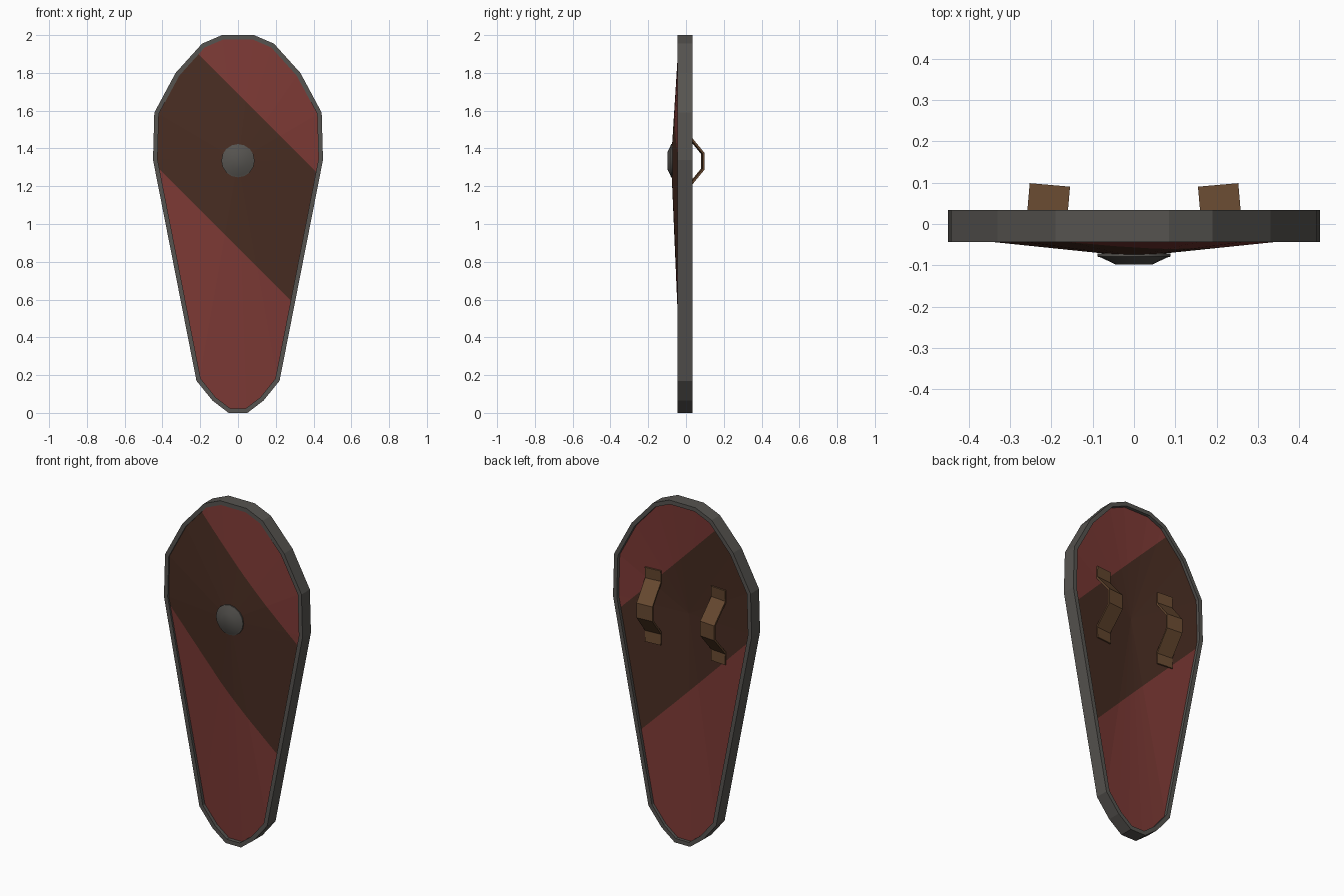
import bpy, bmesh, math
from mathutils import Vector

if "Cube" in bpy.data.objects:
    bpy.data.objects.remove(bpy.data.objects["Cube"])


def material(name, rgb):
    m = bpy.data.materials.new(name)
    m.diffuse_color = (*rgb, 1)
    m.use_nodes = True
    m.node_tree.nodes["Principled BSDF"].inputs["Base Color"].default_value = m.diffuse_color
    return m


RED = material("red paint", (0.205, 0.042, 0.036))
DARK = material("dark brown paint", (0.066, 0.026, 0.016))
STEEL = material("grey steel", (0.093, 0.088, 0.080))
LEATHER = material("brown leather", (0.135, 0.066, 0.030))


def finish(bm, name, *mats):
    bmesh.ops.recalc_face_normals(bm, faces=bm.faces[:])
    me = bpy.data.meshes.new(name)
    bm.to_mesh(me)
    bm.free()
    ob = bpy.data.objects.new(name, me)
    bpy.context.collection.objects.link(ob)
    for m in mats:
        me.materials.append(m)
    return ob


# Shield outline: right half from top to bottom, mirrored to the left
half = [(0.085, 2.0), (0.19, 1.955), (0.33, 1.80), (0.443, 1.59),
        (0.45, 1.34), (0.22, 0.17), (0.135, 0.065), (0.05, 0.0)]
outer = [Vector(p) for p in half + [(-x, z) for x, z in reversed(half)]]
CENTRE_Z = 1.335


def inset(pts, d):
    """Mitred inward offset of a clockwise outline."""
    out = []
    for i, p in enumerate(pts):
        a = (p - pts[i - 1]).normalized()
        b = (pts[(i + 1) % len(pts)] - p).normalized()
        na, nb = Vector((a.y, -a.x)), Vector((b.y, -b.x))
        out.append(p + (na + nb) * d / (1 + na.dot(nb)))
    return out


inner = inset(outer, 0.024)
panel_edge = inset(outer, 0.015)


def bridge(bm, a, b):
    for i in range(len(a)):
        j = (i + 1) % len(a)
        bm.faces.new((a[i], a[j], b[j], b[i]))


# Steel rim: square section running round the outline
bm = bmesh.new()
loops = [[bm.verts.new((p.x, y, p.y)) for p in pts]
         for pts, y in ((outer, -0.044), (outer, 0.034), (inner, 0.034), (inner, -0.044))]
for k in range(4):
    bridge(bm, loops[k], loops[(k + 1) % 4])
finish(bm, "rim", STEEL)

# Panel: shallow cone on both sides, cut along the diagonal stripe
bm = bmesh.new()
front = [bm.verts.new((p.x, -0.022 - 0.008 * p.y, p.y)) for p in panel_edge]
back = [bm.verts.new((p.x, 0.016, p.y)) for p in panel_edge]
bridge(bm, front, back)
for ring, y in ((front, -0.079), (back, -0.025)):
    tip = bm.verts.new((0, y, CENTRE_Z))
    for i in range(len(ring)):
        bm.faces.new((ring[i], ring[(i + 1) % len(ring)], tip))
LOW, HIGH = 0.875, 1.69
for level in (LOW, HIGH):
    bmesh.ops.bisect_plane(bm, geom=bm.verts[:] + bm.edges[:] + bm.faces[:],
                           plane_co=(0, 0, level), plane_no=(1, 0, 1))
for f in bm.faces:
    c = f.calc_center_median()
    f.material_index = int(LOW < c.x + c.z < HIGH)
finish(bm, "panel", RED, DARK)

# Boss: low dome with a thin flange
bm = bmesh.new()
N = 16
rings = [[bm.verts.new((r * math.cos(2 * math.pi * i / N), y,
                        CENTRE_Z + r * math.sin(2 * math.pi * i / N))) for i in range(N)]
         for r, y in ((0.088, -0.072), (0.088, -0.079), (0.078, -0.082), (0.045, -0.098))]
for a, b in zip(rings, rings[1:]):
    bridge(bm, a, b)
bm.faces.new(rings[0])
bm.faces.new(rings[-1])
boss = finish(bm, "boss", STEEL)
bpy.context.view_layer.objects.active = boss
boss.select_set(True)
bpy.ops.object.shade_smooth_by_angle(angle=math.radians(40))

# Arm straps: bent bands with flat end tabs, tilted to follow the hollow back
path = [(0.007, 0.218), (0.003, 0.155), (0.095, 0.043)]
path = path + [(y, -z) for y, z in reversed(path)]
THICK = 0.011
for name, side in (("left_strap", -1), ("right_strap", 1)):
    bm = bmesh.new()
    tilt = math.radians(5)
    pts = [Vector((z, y)) for y, z in path]
    normals = []
    for i in range(len(pts)):
        d = [(b - a).normalized() for a, b in zip(pts, pts[1:])]
        a, b = d[max(i - 1, 0)], d[min(i, len(d) - 1)]
        na, nb = Vector((a.y, -a.x)), Vector((b.y, -b.x))
        normals.append((na + nb) / (1 + na.dot(nb)))
    sections = []
    for p, n in zip(pts, normals):
        q = p - n * THICK if n.y > 0 else p + n * -THICK
        ring = []
        for w, s in ((-0.049, p), (0.049, p), (0.049, q), (-0.049, q)):
            x = w * math.cos(tilt) - s.y * math.sin(tilt)
            y = w * math.sin(tilt) + s.y * math.cos(tilt)
            ring.append(bm.verts.new((side * (0.212 + x), y, CENTRE_Z - 0.003 + s.x)))
        sections.append(ring)
    for a, b in zip(sections, sections[1:]):
        bridge(bm, a, b)
    bm.faces.new(sections[0])
    bm.faces.new(sections[-1])
    finish(bm, name, LEATHER)
